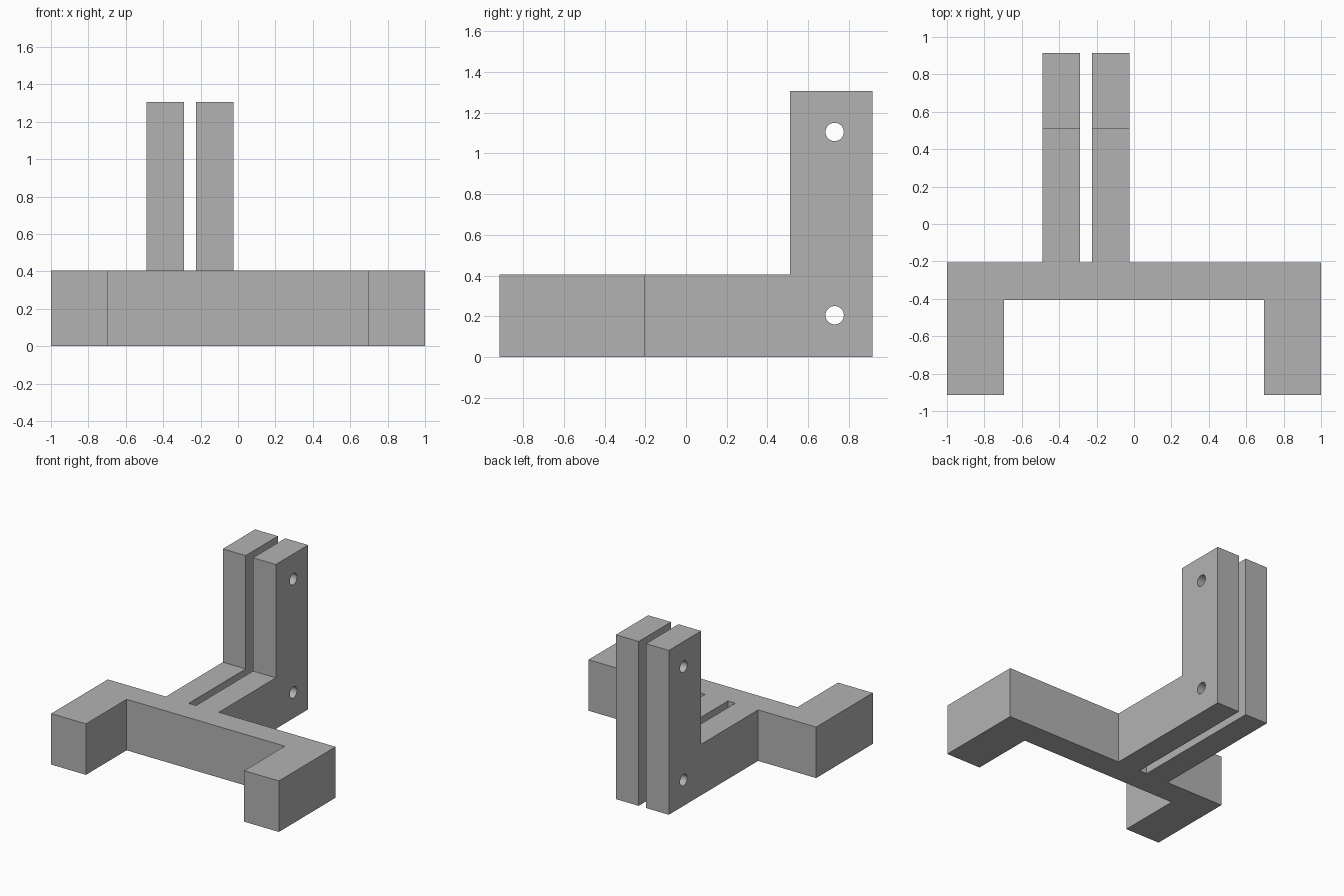
import bpy
import bmesh
import math
from mathutils import Matrix, Vector

cube = bpy.data.objects.get("Cube")
if cube:
    bpy.data.objects.remove(cube, do_unlink=True)

grey = bpy.data.materials.new("plain grey")
grey.use_nodes = True
colour = (0.45, 0.45, 0.45, 1)
grey.diffuse_color = colour
grey.node_tree.nodes["Principled BSDF"].inputs["Base Color"].default_value = colour

BASE_HEIGHT, TOP = 0.405, 1.305
FRONT, BACK = -0.915, 0.915
BAR_FRONT, BAR_BACK = -0.405, -0.205
UPRIGHT_FRONT = 0.51
ARM_WIDTH = 0.2
HOLE_Y, HOLE_RADIUS = 0.73, 0.045


def add_object(name, bm):
    bmesh.ops.recalc_face_normals(bm, faces=bm.faces)
    mesh = bpy.data.meshes.new(name)
    bm.to_mesh(mesh)
    bm.free()
    mesh.materials.append(grey)
    obj = bpy.data.objects.new(name, mesh)
    bpy.context.collection.objects.link(obj)
    return obj


def prism(name, points, direction):
    """Extrude a flat outline along a direction."""
    bm = bmesh.new()
    face = bm.faces.new([bm.verts.new(p) for p in points])
    result = bmesh.ops.extrude_face_region(bm, geom=[face], use_keep_orig=True)
    moved = [v for v in result["geom"] if isinstance(v, bmesh.types.BMVert)]
    bmesh.ops.translate(bm, verts=moved, vec=Vector(direction))
    return add_object(name, bm)


def activate(obj):
    bpy.ops.object.select_all(action="DESELECT")
    obj.select_set(True)
    bpy.context.view_layer.objects.active = obj


def drill(obj, x, z):
    """Cut a round hole along x through an arm."""
    bm = bmesh.new()
    bmesh.ops.create_cone(
        bm, cap_ends=True, segments=32, radius1=HOLE_RADIUS,
        radius2=HOLE_RADIUS, depth=2 * ARM_WIDTH,
        matrix=Matrix.Translation((x, HOLE_Y, z)) @ Matrix.Rotation(math.pi / 2, 4, "Y"))
    cutter = add_object("hole_cutter", bm)
    cutter.hide_render = True
    cut = obj.modifiers.new("hole", "BOOLEAN")
    cut.operation = "DIFFERENCE"
    cut.solver = "EXACT"
    cut.object = cutter
    activate(obj)
    bpy.ops.object.modifier_apply(modifier=cut.name)
    bpy.data.objects.remove(cutter, do_unlink=True)


# U-shaped base: cross bar with two forward feet
half = [(1, BAR_BACK), (1, FRONT), (0.695, FRONT), (0.695, BAR_FRONT)]
outline = half + [(-x, y) for x, y in reversed(half)]
prism("base_frame", [(x, y, 0) for x, y in outline], (0, 0, BASE_HEIGHT))

# Pair of L-shaped arms, drilled through near the back
profile = [(BAR_BACK, 0), (BACK, 0), (BACK, TOP), (UPRIGHT_FRONT, TOP),
           (UPRIGHT_FRONT, BASE_HEIGHT), (BAR_BACK, BASE_HEIGHT)]
for name, x in (("right_arm", -0.49), ("left_arm", -0.225)):
    arm = prism(name, [(x, y, z) for y, z in profile], (ARM_WIDTH, 0, 0))
    for z in (0.205, 1.105):
        drill(arm, x + ARM_WIDTH / 2, z)
    activate(arm)
    bpy.ops.object.shade_smooth_by_angle(angle=math.radians(30))
